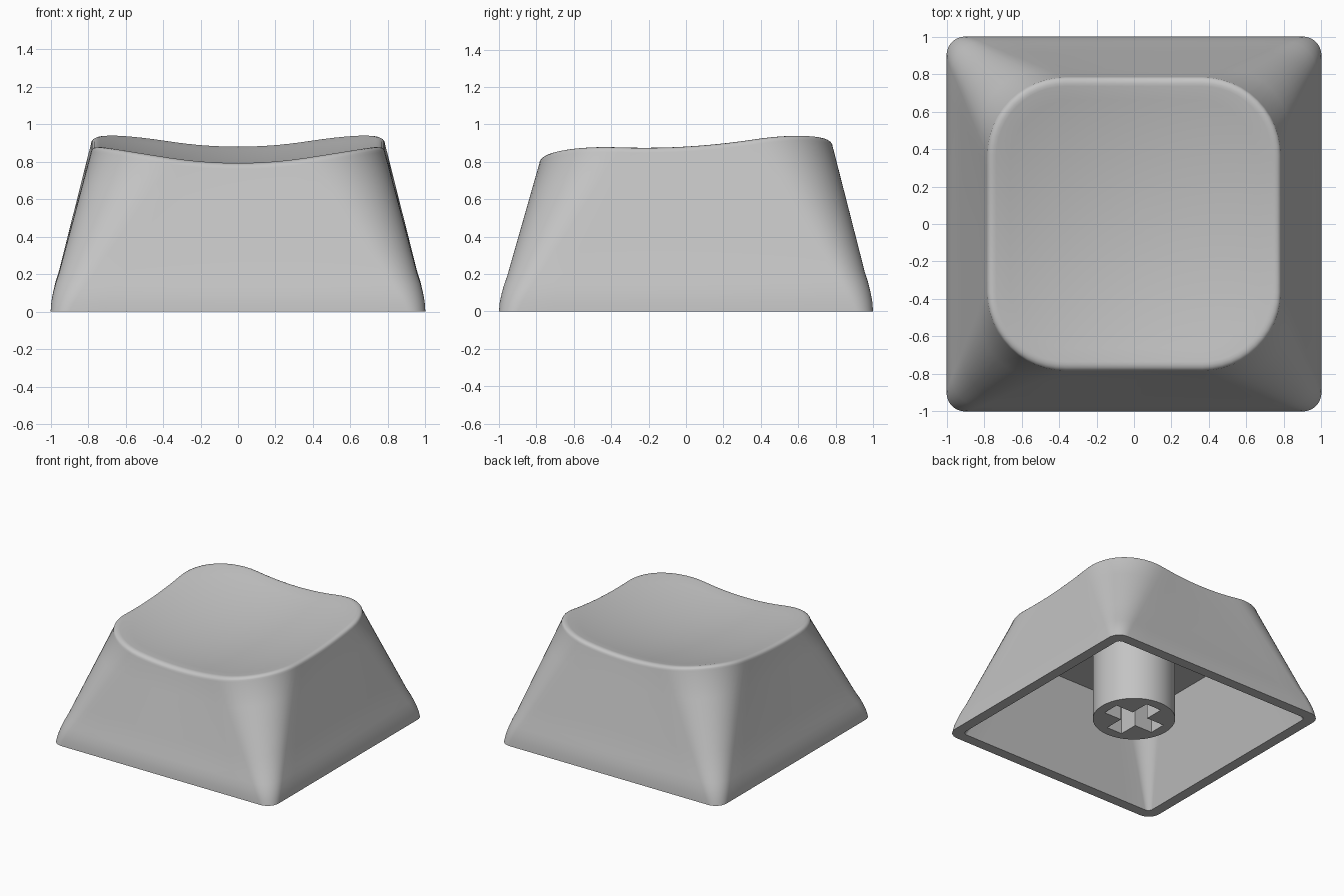
import bpy, bmesh, math
from mathutils import Vector

cube = bpy.data.objects.get("Cube")
if cube:
    bpy.data.objects.remove(cube, do_unlink=True)

grey = bpy.data.materials.new("light grey plastic")
grey.use_nodes = True
colour = (0.55, 0.55, 0.55, 1)
grey.diffuse_color = colour
grey.node_tree.nodes["Principled BSDF"].inputs["Base Color"].default_value = colour


def make_object(name, bm):
    bmesh.ops.recalc_face_normals(bm, faces=bm.faces[:])
    mesh = bpy.data.meshes.new(name)
    bm.to_mesh(mesh)
    bm.free()
    mesh.materials.append(grey)
    obj = bpy.data.objects.new(name, mesh)
    bpy.context.collection.objects.link(obj)
    return obj


def smooth(obj):
    bpy.ops.object.select_all(action="DESELECT")
    obj.select_set(True)
    bpy.context.view_layer.objects.active = obj
    bpy.ops.object.shade_smooth_by_angle(angle=math.radians(35))


def rounded_square(half, radius, arc=12, side=10):
    """Outline points; always the same count, so outlines can be joined."""
    points = []
    flat = half - radius
    for quarter in range(4):
        turn = quarter * math.pi / 2
        c, s = round(math.cos(turn)), round(math.sin(turn))
        local = [(half, flat * (2 * i / side - 1)) for i in range(side)]
        for i in range(arc):
            a = i / arc * math.pi / 2
            local.append((flat + radius * math.cos(a), flat + radius * math.sin(a)))
        points += [(x * c - y * s, x * s + y * c) for x, y in local]
    return points


def dish(x, y):
    """Height of the scooped, back-raised top."""
    return 0.765 + 0.058 * y + 0.21 * x * x + 0.13 * y * y


TOP_HALF, TOP_RADIUS, RIM = 0.785, 0.42, 0.05
top_edge = rounded_square(TOP_HALF, TOP_RADIUS)
rings = []

# Inside of the shell, from ceiling down to the bottom edge
CEILING = 0.7
for t in (1, 0.75, 0.5, 0.25, 0):
    outline = rounded_square(0.915 - 0.2 * t, 0.04 + 0.16 * t)
    rings.append([(x, y, CEILING * t) for x, y in outline])

# Outer walls: flared at the foot, straight above
wall = [(0, 1), (0.06, 0.996), (0.12, 0.986), (0.18, 0.973), (0.24, 0.956),
        (0.4, 0.92), (0.6, 0.875), (0.8, 0.83), (1, TOP_HALF)]
for f, half in wall:
    outline = rounded_square(half, 0.1 + (TOP_RADIUS - 0.1) * f)
    rings.append([(x, y, f * (dish(u, v) - RIM * 0.8))
                  for (x, y), (u, v) in zip(outline, top_edge)])

# Softly rounded rim
for i in range(1, 6):
    a = i / 5 * math.pi / 2
    inset = RIM * (1 - math.cos(a))
    outline = rounded_square(TOP_HALF - inset, TOP_RADIUS - inset)
    rings.append([(x, y, dish(x, y) - RIM * 0.8 * (1 - math.sin(a))) for x, y in outline])

# Dished top surface
inner = rounded_square(TOP_HALF - RIM, TOP_RADIUS - RIM)
for i in range(9, 0, -1):
    rings.append([(x * i / 10, y * i / 10, dish(x * i / 10, y * i / 10)) for x, y in inner])

# Join the outlines into one closed shell
bm = bmesh.new()
loops = [[bm.verts.new(p) for p in ring] for ring in rings]
count = len(loops[0])
for low, high in zip(loops, loops[1:]):
    for i in range(count):
        j = (i + 1) % count
        bm.faces.new((low[i], low[j], high[j], high[i]))
bm.faces.new(loops[0])
centre = bm.verts.new((0, 0, dish(0, 0)))
for i in range(count):
    bm.faces.new((loops[-1][i], loops[-1][(i + 1) % count], centre))
shell = make_object("cap_shell", bm)
smooth(shell)

# Stem under the ceiling
STEM_BOTTOM, STEM_TOP = 0.06, 0.72
bm = bmesh.new()
bmesh.ops.create_cone(bm, cap_ends=True, segments=64, radius1=0.31, radius2=0.31,
                      depth=STEM_TOP - STEM_BOTTOM)
bmesh.ops.translate(bm, verts=bm.verts[:], vec=(0, 0, (STEM_TOP + STEM_BOTTOM) / 2))
stem = make_object("stem", bm)

# Cross-shaped socket cut into the stem
LONG, THIN = 0.23, 0.07
corners = [(LONG, -THIN), (LONG, THIN), (THIN, THIN)]
bm = bmesh.new()
outline = []
for quarter in range(4):
    for x, y in corners:
        for _ in range(quarter):
            x, y = -y, x
        outline.append(bm.verts.new((x, y, -0.1)))
base = bm.faces.new(outline)
grown = bmesh.ops.extrude_face_region(bm, geom=[base])["geom"]
bmesh.ops.translate(bm, vec=Vector((0, 0, 0.65)),
                    verts=[v for v in grown if isinstance(v, bmesh.types.BMVert)])
cutter = make_object("socket_cutter", bm)
cutter.hide_render = True
cutter.hide_set(True)

cut = stem.modifiers.new("socket", "BOOLEAN")
cut.operation = "DIFFERENCE"
cut.solver = "EXACT"
cut.object = cutter
bpy.context.view_layer.objects.active = stem
bpy.ops.object.modifier_apply(modifier=cut.name)
bpy.data.objects.remove(cutter, do_unlink=True)
smooth(stem)
